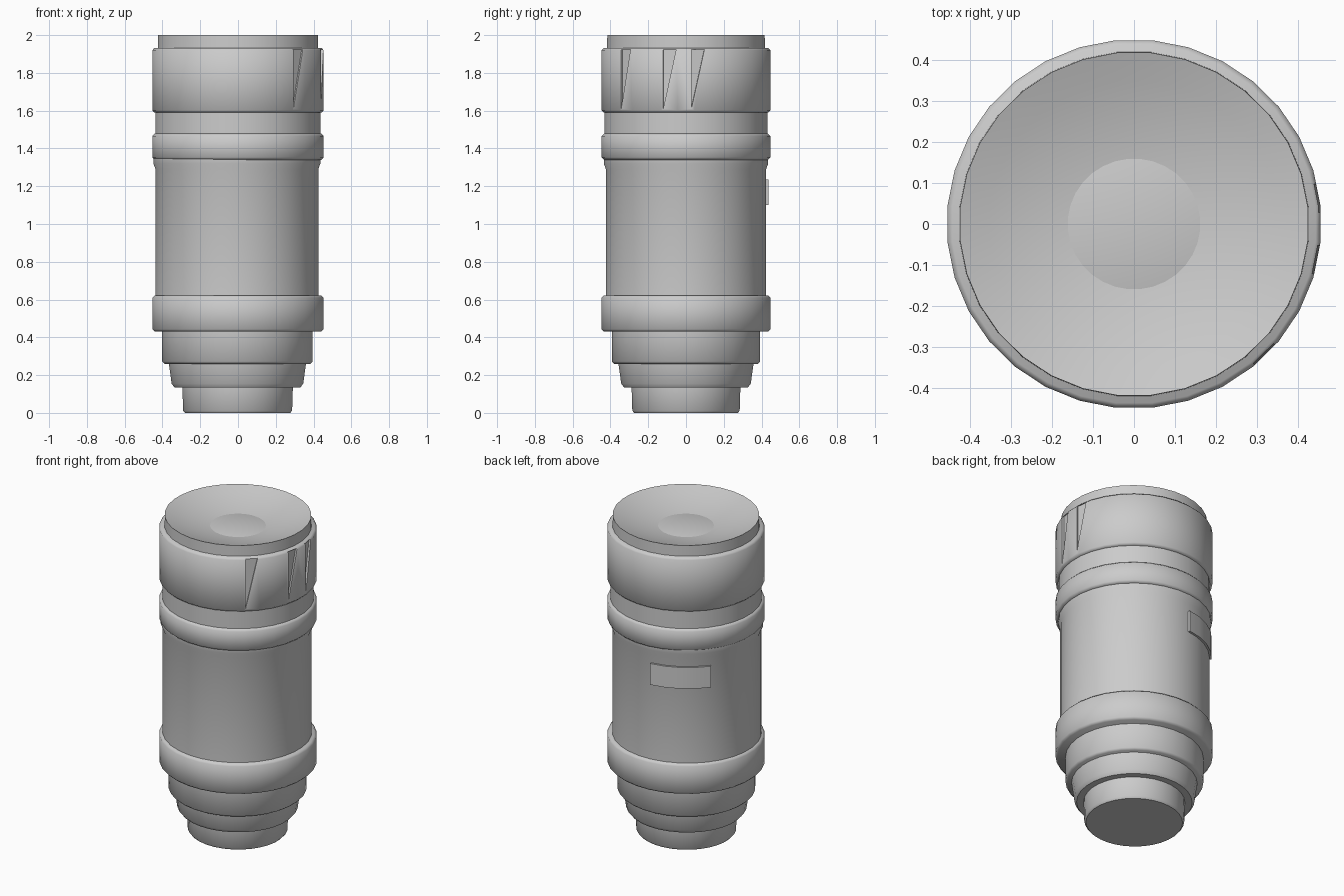
import bpy, bmesh, math
from mathutils import Matrix, Vector

cube = bpy.data.objects.get("Cube")
if cube:
    bpy.data.objects.remove(cube, do_unlink=True)

SIDES = 32
OVAL = 0.985  # barrel is very slightly narrower front to back

grey = bpy.data.materials.new("barrel grey")
grey.use_nodes = True
grey.diffuse_color = (0.6, 0.6, 0.6, 1)
grey.node_tree.nodes["Principled BSDF"].inputs["Base Color"].default_value = (0.6, 0.6, 0.6, 1)


def add_object(name, bm):
    bmesh.ops.recalc_face_normals(bm, faces=bm.faces)
    mesh = bpy.data.meshes.new(name)
    bm.to_mesh(mesh)
    bm.free()
    mesh.materials.append(grey)
    obj = bpy.data.objects.new(name, mesh)
    bpy.context.collection.objects.link(obj)
    return obj


def smooth(obj, degrees=50):
    bpy.ops.object.select_all(action='DESELECT')
    obj.select_set(True)
    bpy.context.view_layer.objects.active = obj
    bpy.ops.object.shade_smooth_by_angle(angle=math.radians(degrees))


def lathe(name, profile, shift=0.0):
    """Closed solid of revolution from (radius, height) points."""
    bm = bmesh.new()
    rings = []
    for r, z in profile:
        if r == 0:
            rings.append([bm.verts.new((shift, 0, z))])
            continue
        angles = [math.tau * (i + 0.5) / SIDES for i in range(SIDES)]
        rings.append([bm.verts.new((shift + r * math.cos(a), OVAL * r * math.sin(a), z))
                      for a in angles])
    for low, high in zip(rings, rings[1:]):
        for i in range(SIDES):
            j = (i + 1) % SIDES
            corners = [low[i % len(low)], low[j % len(low)],
                       high[j % len(high)], high[i % len(high)]]
            bm.faces.new(list(dict.fromkeys(corners)))
    for ring, end in ((rings[0], 0), (rings[-1], -1)):
        if len(ring) > 1:
            bm.faces.new(ring)
    return add_object(name, bm)


def band(name, r, bottom, top, bevel):
    """Grip ring with softened edges."""
    return lathe(name, [(r - bevel, bottom), (r, bottom + bevel),
                        (r, top - bevel), (r - bevel, top)])


# Mount end, stepping outwards
smooth(lathe("mount", [(0.28, 0), (0.29, 0.012), (0.294, 0.14)], -0.002))
smooth(lathe("mount_collar", [(0.335, 0.135), (0.35, 0.155), (0.365, 0.262)], -0.003))
smooth(lathe("rear_barrel", [(0.388, 0.26), (0.4, 0.272), (0.4, 0.44)], -0.003))

# Main barrel with a flared upper lip
smooth(lathe("main_barrel", [(0.433, 0.6), (0.433, 1.29), (0.444, 1.32), (0.444, 1.35)], -0.006))
smooth(lathe("neck", [(0.44, 1.45), (0.44, 1.61)]))

# Grip rings
smooth(band("rear_grip", 0.456, 0.43, 0.622, 0.013))
smooth(band("middle_grip", 0.456, 1.34, 1.478, 0.013))
front_grip = band("front_grip", 0.456, 1.59, 1.932, 0.012)

# Front rim with a dished glass
DISH = 0.08
dish = [(0.425 * t / 6, 2 - DISH * (1 - (t / 6) ** 2)) for t in range(5, -1, -1)]
smooth(lathe("front_rim", [(0.428, 1.85), (0.425, 2.0)] + dish), 40)

# Tapered nicks cut in the front grip
for degrees in (-45, -11, 8):
    bm = bmesh.new()
    outline = [(-0.035, 1.61), (-0.035, 1.925), (0.035, 1.925)]
    inner = [bm.verts.new((0.442, y, z)) for y, z in outline]
    outer = [bm.verts.new((0.5, y, z)) for y, z in outline]
    bm.faces.new(inner)
    bm.faces.new(outer)
    for i in range(3):
        j = (i + 1) % 3
        bm.faces.new([inner[i], inner[j], outer[j], outer[i]])
    bm.transform(Matrix.Rotation(math.radians(degrees), 4, 'Z'))
    cutter = add_object("nick_cutter", bm)
    cut = front_grip.modifiers.new("nick", 'BOOLEAN')
    cut.operation = 'DIFFERENCE'
    cut.solver = 'EXACT'
    cut.object = cutter
    bpy.context.view_layer.objects.active = front_grip
    bpy.ops.object.modifier_apply(modifier=cut.name)
    bpy.data.objects.remove(cutter, do_unlink=True)
smooth(front_grip)

# Curved label plate on the back
bm = bmesh.new()
sections = []
for k in range(5):
    a = math.radians(96 + 47 * k / 4)
    out = Vector((math.cos(a), math.sin(a) * OVAL, 0))
    sections.append([bm.verts.new(out * r + Vector((-0.006, 0, z)))
                     for r, z in ((0.42, 1.1), (0.446, 1.1), (0.446, 1.235), (0.42, 1.235))])
for near, far in zip(sections, sections[1:]):
    for i in range(4):
        j = (i + 1) % 4
        bm.faces.new([near[i], near[j], far[j], far[i]])
bm.faces.new(sections[0])
bm.faces.new(sections[-1])
smooth(add_object("label_plate", bm), 30)
